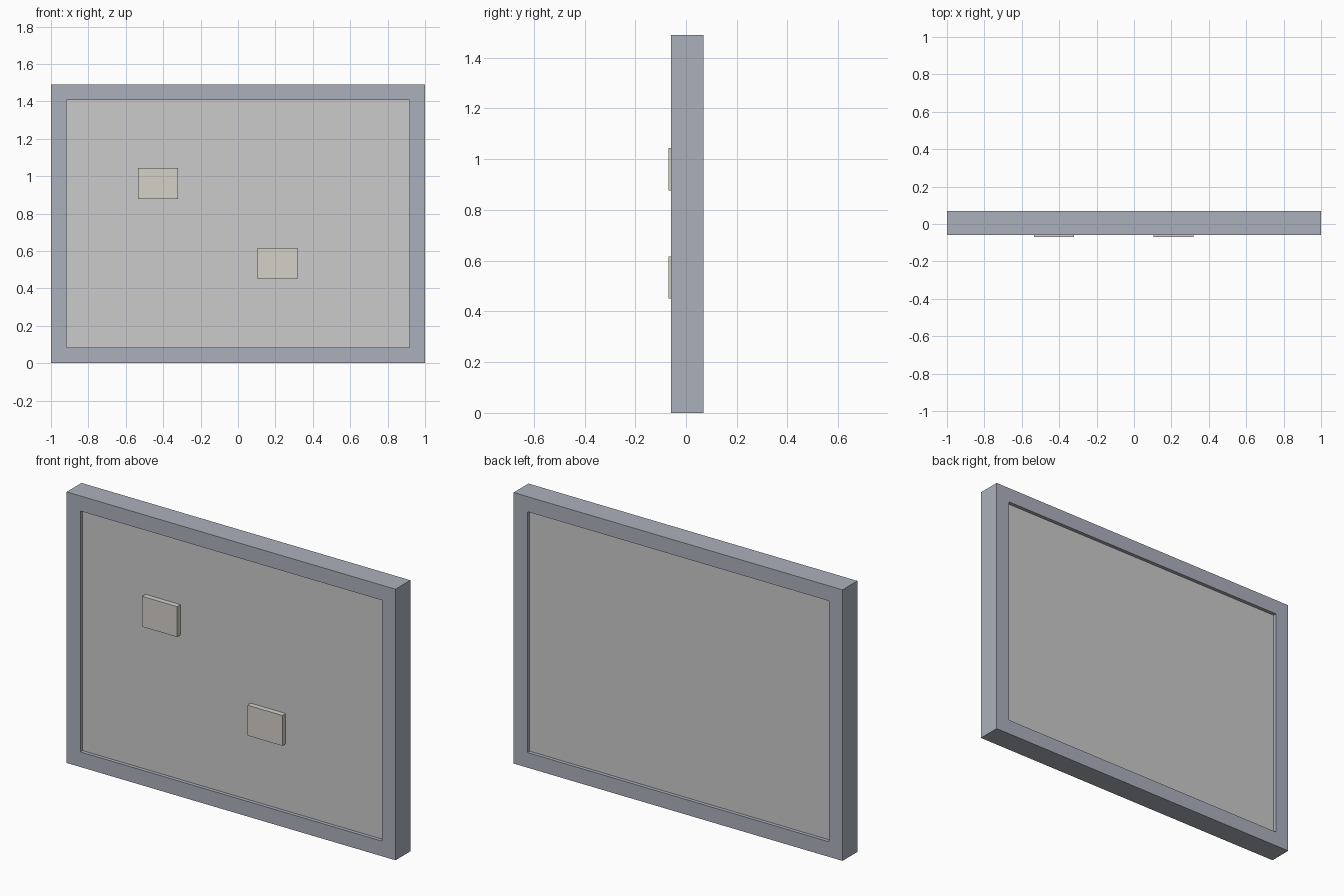
import bpy, bmesh

if "Cube" in bpy.data.objects:
    bpy.data.objects.remove(bpy.data.objects["Cube"])

Y_FRONT, Y_BACK = -0.06, 0.069      # frame depth
P_FRONT, P_BACK = -0.04, 0.049      # panel, recessed on both sides
HEIGHT, BORDER = 1.49, 0.083


def material(name, rgb):
    m = bpy.data.materials.new(name)
    m.diffuse_color = (*rgb, 1)
    m.use_nodes = True
    m.node_tree.nodes["Principled BSDF"].inputs["Base Color"].default_value = m.diffuse_color
    return m


def finish(bm, name, mat=None):
    bmesh.ops.recalc_face_normals(bm, faces=bm.faces)
    me = bpy.data.meshes.new(name)
    bm.to_mesh(me)
    bm.free()
    if mat:
        me.materials.append(mat)
    ob = bpy.data.objects.new(name, me)
    bpy.context.collection.objects.link(ob)
    return ob


def box(name, x, y, z, mat=None):
    bm = bmesh.new()
    bmesh.ops.create_cube(bm, size=1)
    for v in bm.verts:
        v.co = [lo + (c + 0.5) * (hi - lo) for c, (lo, hi) in zip(v.co, (x, y, z))]
    return finish(bm, name, mat)


frame_mat = material("frame_blue_grey", (0.41, 0.44, 0.50))
note_mat = material("note_cream", (0.66, 0.63, 0.58))

# Frame: rectangular cross-section carried round four mitred corners
bm = bmesh.new()
loops = []
for sx, top in ((-1, 0), (1, 0), (1, 1), (-1, 1)):
    loop = []
    for inset, y in ((0, Y_FRONT), (BORDER, Y_FRONT), (BORDER, Y_BACK), (0, Y_BACK)):
        z = HEIGHT - inset if top else inset
        loop.append(bm.verts.new((sx * (1 - inset), y, z)))
    loops.append(loop)
for i in range(4):
    a, b = loops[i], loops[(i + 1) % 4]
    for j in range(4):
        k = (j + 1) % 4
        bm.faces.new((a[j], b[j], b[k], a[k]))
finish(bm, "frame", frame_mat)

# Board panel filling the opening
box("panel", (BORDER - 1, 1 - BORDER), (P_FRONT, P_BACK), (BORDER, HEIGHT - BORDER))

# Two pinned notes standing proud of the panel
for name, x, z in (("upper_note", -0.535, 0.877), ("lower_note", 0.105, 0.45)):
    box(name, (x, x + 0.213), (-0.069, P_FRONT), (z, z + 0.167), note_mat)
